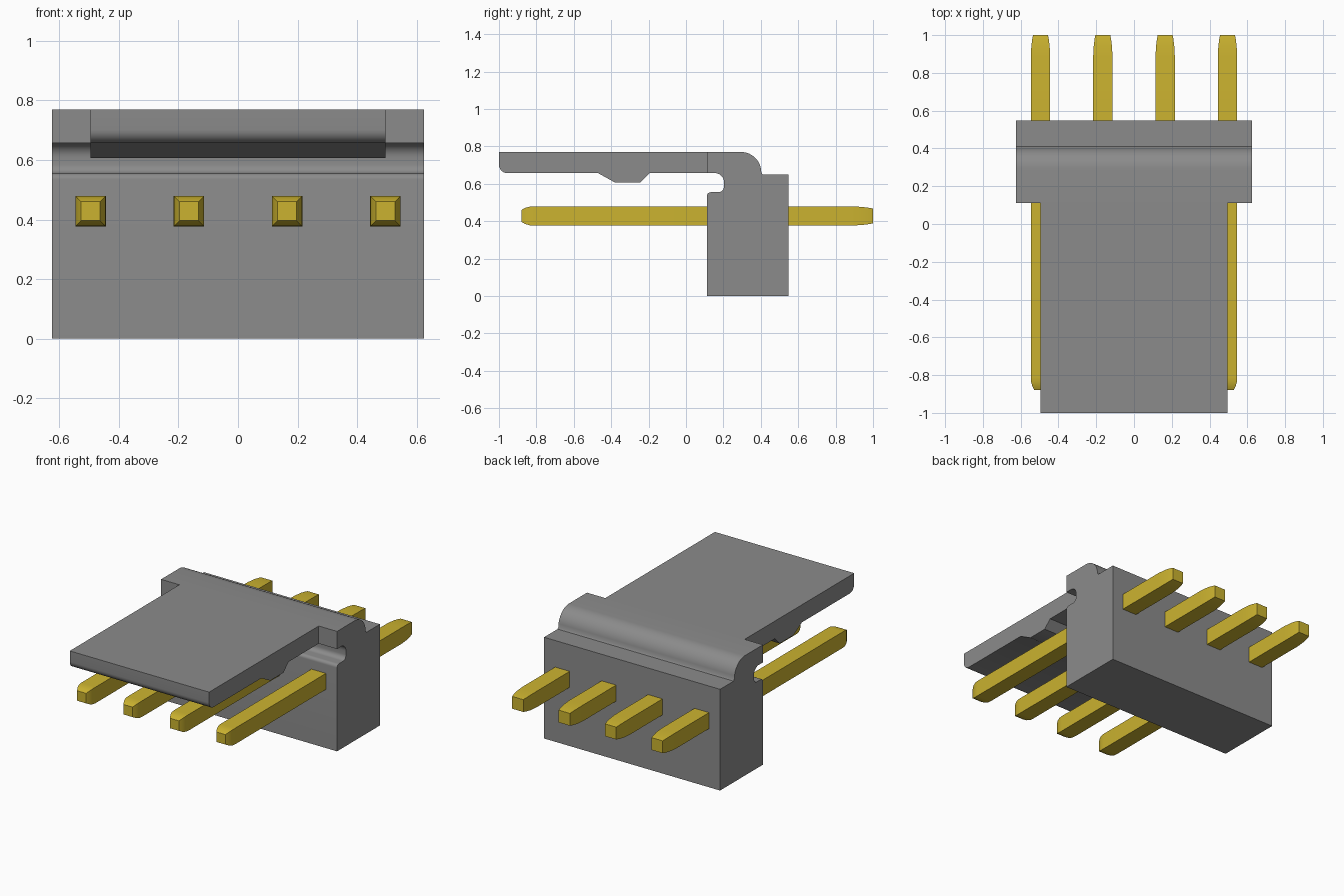
import bpy, bmesh, math

cube = bpy.data.objects.get("Cube")
if cube:
    bpy.data.objects.remove(cube, do_unlink=True)


def make_material(name, color):
    m = bpy.data.materials.new(name)
    m.use_nodes = True
    m.diffuse_color = color
    bsdf = m.node_tree.nodes["Principled BSDF"]
    bsdf.inputs["Base Color"].default_value = color
    bsdf.inputs["Roughness"].default_value = 0.6
    return m


grey = make_material("grey plastic", (0.26, 0.26, 0.26, 1))
gold = make_material("gold metal", (0.60, 0.45, 0.029, 1))


def finish(name, bm, mat):
    bmesh.ops.recalc_face_normals(bm, faces=bm.faces)
    me = bpy.data.meshes.new(name)
    bm.to_mesh(me)
    bm.free()
    me.materials.append(mat)
    me.shade_smooth()
    me.set_sharp_from_angle(angle=math.radians(30))
    ob = bpy.data.objects.new(name, me)
    bpy.context.collection.objects.link(ob)
    return ob


def arc(cy, cz, ry, rz, a0, a1, n=8):
    """Elliptical arc points in the side plane, angles in degrees."""
    angles = [math.radians(a0 + (a1 - a0) * i / n) for i in range(n + 1)]
    return [(cy + ry * math.cos(a), cz + rz * math.sin(a)) for a in angles]


def extrude_profile(name, profile, half_width, mat):
    """Side profile (y, z) extruded symmetrically along x."""
    bm = bmesh.new()
    face = bm.faces.new([bm.verts.new((-half_width, y, z)) for y, z in profile])
    ext = bmesh.ops.extrude_face_region(bm, geom=[face])
    moved = [g for g in ext["geom"] if isinstance(g, bmesh.types.BMVert)]
    bmesh.ops.translate(bm, verts=moved, vec=(2 * half_width, 0, 0))
    return finish(name, bm, mat)


# Housing: block with rounded shoulder and an undercut groove at the front
shoulder_y, top_z, under_z = 0.112, 0.77, 0.657
housing = [(shoulder_y, 0), (0.547, 0), (0.547, 0.65), (0.41, 0.65)]
housing += arc(0.295, 0.66, 0.108, 0.11, 0, 90)
housing += [(shoulder_y, top_z), (shoulder_y, under_z)]
housing += arc(0.155, 0.609, 0.048, 0.048, 90, 0)
housing += arc(0.173, 0.585, 0.03, 0.03, 0, -90, 6)
housing += arc(shoulder_y + 0.02, 0.535, 0.02, 0.02, 90, 180, 6)
extrude_profile("housing", housing, 0.625, grey)

# Locking tongue: flat plate with rounded lower lip and a catch underneath
tongue = [(shoulder_y, under_z), (shoulder_y, top_z), (-1.0, top_z)]
tongue += arc(-0.955, under_z + 0.045, 0.045, 0.045, 180, 270)
tongue += [(-0.47, under_z), (-0.38, 0.607), (-0.245, 0.607), (-0.195, under_z)]
extrude_profile("locking_tongue", tongue, 0.495, grey)

# Pins: square bars with tapered ends, as (y, half width) sections
PIN_SECTIONS = [(-0.88, 0.032), (-0.86, 0.043), (-0.835, 0.05), (-0.81, 0.0515),
                (0.88, 0.0515), (0.94, 0.0485), (0.98, 0.0435), (1.0, 0.0395)]


def make_pin(name, x, z=0.428):
    bm = bmesh.new()
    rings = [[bm.verts.new((x + sx * h, y, z + sz * h))
              for sx, sz in ((-1, -1), (1, -1), (1, 1), (-1, 1))]
             for y, h in PIN_SECTIONS]
    for a, b in zip(rings, rings[1:]):
        for i in range(4):
            j = (i + 1) % 4
            bm.faces.new((a[i], a[j], b[j], b[i]))
    bm.faces.new(rings[0])
    bm.faces.new(rings[-1])
    return finish(name, bm, gold)


for i in range(4):
    make_pin(f"pin_{i + 1}", -0.495 + 0.33 * i)
